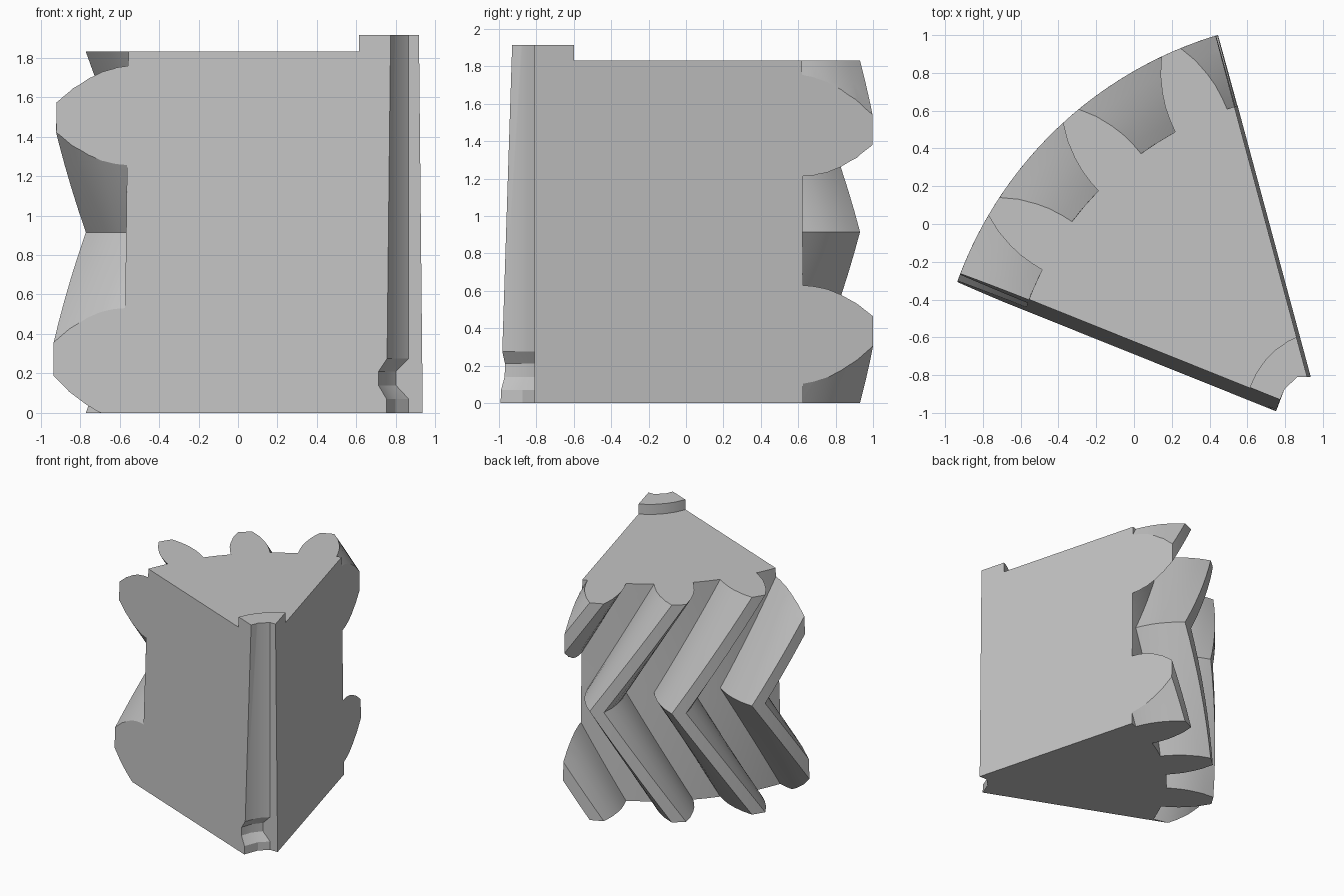
import bpy, bmesh
from math import radians, cos, sin

cube = bpy.data.objects.get("Cube")
if cube:
    bpy.data.objects.remove(cube, do_unlink=True)

CX, CY = 1.048, -1.019           # gear axis
TEETH, HEIGHT = 21, 1.83
PITCH = 360 / TEETH

grey = bpy.data.materials.new("light grey")
grey.use_nodes = True
grey.diffuse_color = (0.55, 0.55, 0.55, 1)
grey.node_tree.nodes["Principled BSDF"].inputs["Base Color"].default_value = (0.55, 0.55, 0.55, 1)


def polar(radius, degrees):
    a = radians(degrees)
    return CX + radius * cos(a), CY + radius * sin(a)


def loft(name, sections):
    """Closed solid through (z, outline) sections with equal point counts."""
    bm = bmesh.new()
    rings = [[bm.verts.new((x, y, z)) for x, y in pts] for z, pts in sections]
    n = len(rings[0])
    for low, high in zip(rings, rings[1:]):
        for i in range(n):
            j = (i + 1) % n
            bm.faces.new((low[i], low[j], high[j], high[i]))
    bm.faces.new(rings[0][::-1])
    bm.faces.new(rings[-1])
    bmesh.ops.recalc_face_normals(bm, faces=bm.faces)
    mesh = bpy.data.meshes.new(name)
    bm.to_mesh(mesh)
    bm.free()
    mesh.materials.append(grey)
    obj = bpy.data.objects.new(name, mesh)
    bpy.context.collection.objects.link(obj)
    return obj


def boolean(target, tool, operation):
    mod = target.modifiers.new(operation, "BOOLEAN")
    mod.operation, mod.object, mod.solver = operation, tool, "EXACT"
    bpy.context.view_layer.objects.active = target
    bpy.ops.object.modifier_apply(modifier=mod.name)
    bpy.data.objects.remove(tool, do_unlink=True)


# Convex tooth flank as (half angle, radius), root to tip
FLANK = [(5.0, 1.72), (4.85, 1.78), (4.45, 1.86), (3.85, 1.93),
         (2.85, 2.02), (1.5, 2.108)]


def gear_outline(turn):
    pts = []
    for k in range(TEETH):
        mid = 131 + turn + k * PITCH
        pts += [polar(r, mid - a) for a, r in FLANK]
        pts.append(polar(2.108, mid))
        pts += [polar(r, mid + a) for a, r in reversed(FLANK)]
        pts.append(polar(1.72, mid + PITCH / 2))
    return pts


# Herringbone gear: twists one pitch to mid height and back
STEPS = 16
sections = []
for i in range(STEPS + 1):
    t = i / STEPS
    sections.append((t * HEIGHT, gear_outline(-PITCH * (1 - abs(2 * t - 1)))))
gear = loft("herringbone_gear_segment", sections)

# Raised hub ring on top
ring = [polar(0.462, a) for a in range(0, 360, 10)]
boolean(gear, loft("hub", [(0.5, ring), (1.915, ring)]), "UNION")


# Sector with drafted side walls, keyed bore and detent groove
def sector(z, depth):
    def right(y):
        return 0.936 - 0.01 * z - 0.2698 * (y + 0.81), y

    def left(x):
        return x, -0.99 - 0.4013 * (x - 0.749) + 0.0366 * z

    flat = -0.81
    return [right(flat), right(1.6), left(-1.6),
            left(0.752 + 0.011 * z - 0.042 * depth),
            polar(0.29 + 0.045 * depth, 150 + 6 * depth),
            (0.865 - 0.065 * depth, flat)]


levels = [(-0.1, 0), (0.07, 0), (0.14, 1), (0.21, 1), (0.275, 0), (2.1, 0)]
wedge = loft("sector_cutter", [(z, sector(z, d)) for z, d in levels])
boolean(gear, wedge, "INTERSECT")

bpy.ops.object.select_all(action="DESELECT")
gear.select_set(True)
bpy.context.view_layer.objects.active = gear
bpy.ops.object.shade_smooth_by_angle(angle=radians(25))
